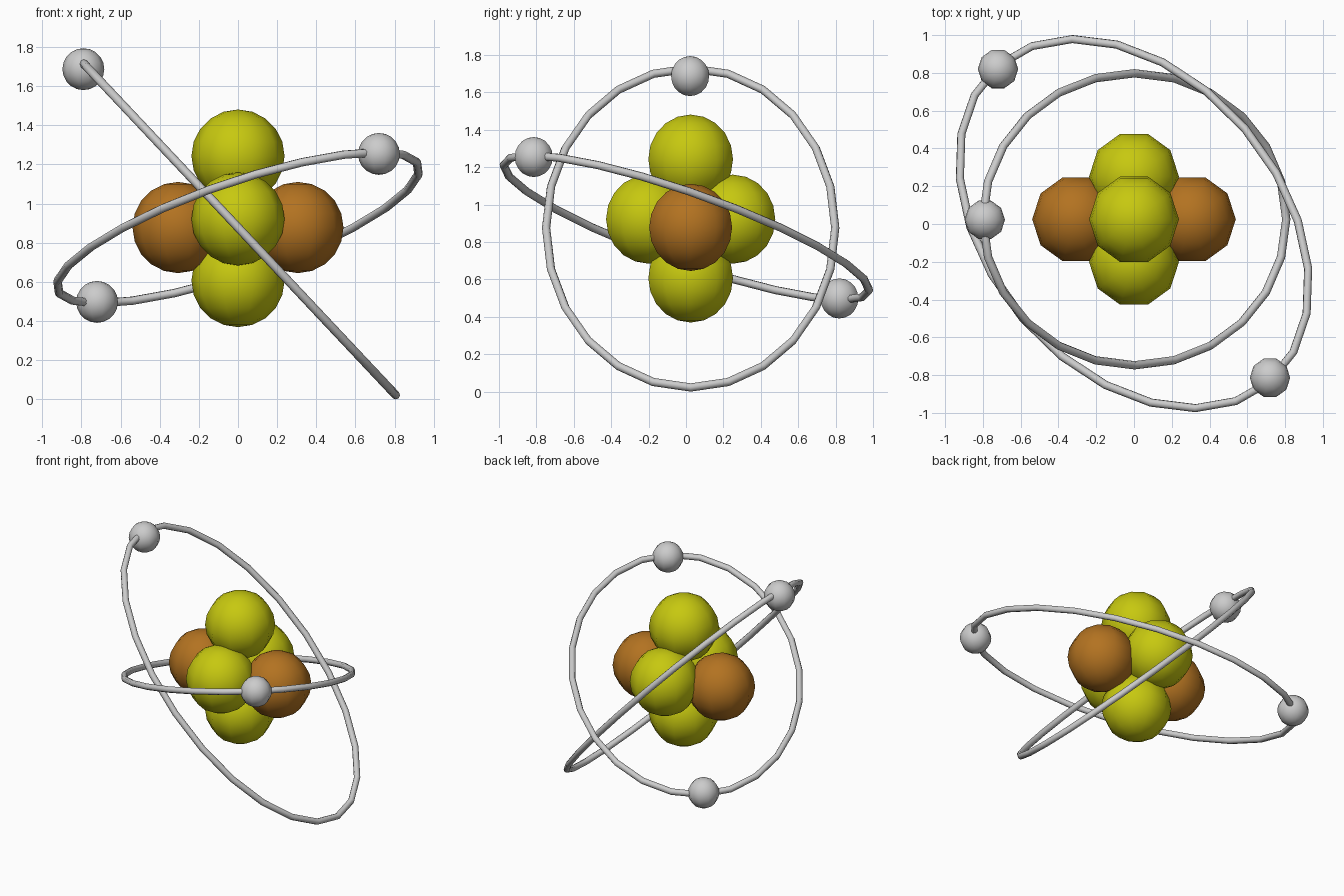
import bpy, bmesh
from math import sin, cos, pi, radians
from mathutils import Vector

if "Cube" in bpy.data.objects:
    bpy.data.objects.remove(bpy.data.objects["Cube"])


def material(name, color):
    m = bpy.data.materials.new(name)
    m.diffuse_color = color
    m.use_nodes = True
    m.node_tree.nodes["Principled BSDF"].inputs["Base Color"].default_value = m.diffuse_color
    return m


def finish(bm, name, mat=None):
    bmesh.ops.recalc_face_normals(bm, faces=bm.faces)
    for f in bm.faces:
        f.smooth = True
    mesh = bpy.data.meshes.new(name)
    bm.to_mesh(mesh)
    bm.free()
    if mat:
        mesh.materials.append(mat)
    ob = bpy.data.objects.new(name, mesh)
    bpy.context.collection.objects.link(ob)
    return ob


def ball(name, loc, r, mat=None, sides=10, rings=10):
    # half-circle profile spun about z, first corner on the x axis
    bm = bmesh.new()
    pts = [bm.verts.new((r * sin(pi * i / rings), 0, r * cos(pi * i / rings)))
           for i in range(rings + 1)]
    edges = [bm.edges.new(p) for p in zip(pts, pts[1:])]
    bmesh.ops.spin(bm, geom=pts + edges, cent=(0, 0, 0), axis=(0, 0, 1),
                   angle=2 * pi, steps=sides)
    bmesh.ops.remove_doubles(bm, verts=bm.verts, dist=0.0005)
    finish(bm, name, mat).location = loc


def orbit(name, center, major, minor, tube=0.022, steps=24, sides=8):
    # round tube swept along an ellipse given by its two half-axis vectors
    c, a, b = Vector(center), Vector(major), Vector(minor)
    n = a.cross(b).normalized()
    bm = bmesh.new()
    loops = []
    for i in range(steps):
        t = 2 * pi * i / steps
        p = c + a * cos(t) + b * sin(t)
        out = (b * cos(t) - a * sin(t)).cross(n).normalized()
        loops.append([bm.verts.new(p + tube * (out * cos(2 * pi * k / sides)
                                               + n * sin(2 * pi * k / sides)))
                      for k in range(sides)])
    for i in range(steps):
        l0, l1 = loops[i], loops[(i + 1) % steps]
        for k in range(sides):
            j = (k + 1) % sides
            bm.faces.new((l0[k], l0[j], l1[j], l1[k]))
    finish(bm, name)


yellow = material("yellow", (0.57, 0.58, 0.005, 1))
orange = material("orange", (0.45, 0.17, 0.015, 1))

# Nucleus: four yellow and two orange balls
Y0 = 0.025
for side, s in (("left", -1), ("right", 1)):
    ball("proton_" + side, (s * 0.306, Y0, 0.878), 0.233, orange)
for side, s in (("front", -1), ("back", 1)):
    ball("neutron_" + side, (0, Y0 + s * 0.226, 0.922), 0.238, yellow)
for side, s in (("bottom", -1), ("top", 1)):
    ball("neutron_" + side, (0, Y0, 0.925 + s * 0.318), 0.238, yellow)

# Steep orbit with one electron
orbit("steep_orbit", (0.003, Y0, 0.875), (-0.803, 0, 0.853), (0, 0.773, 0))
ball("steep_orbit_electron", (-0.79, 0.022, 1.687), 0.107)

# Shallow orbit with two opposite electrons
h, e = radians(-49.5), radians(19.3)
orbit("shallow_orbit", (0, 0.002, 0.877),
      (1.168 * cos(e) * cos(h), 1.168 * cos(e) * sin(h), 1.168 * sin(e)),
      (-0.773 * sin(h), 0.773 * cos(h), 0))
for side, s in (("front", 1), ("back", -1)):
    ball("shallow_orbit_electron_" + side,
         (s * 0.72, 0.003 - s * 0.817, 0.876 + s * 0.378), 0.107)
